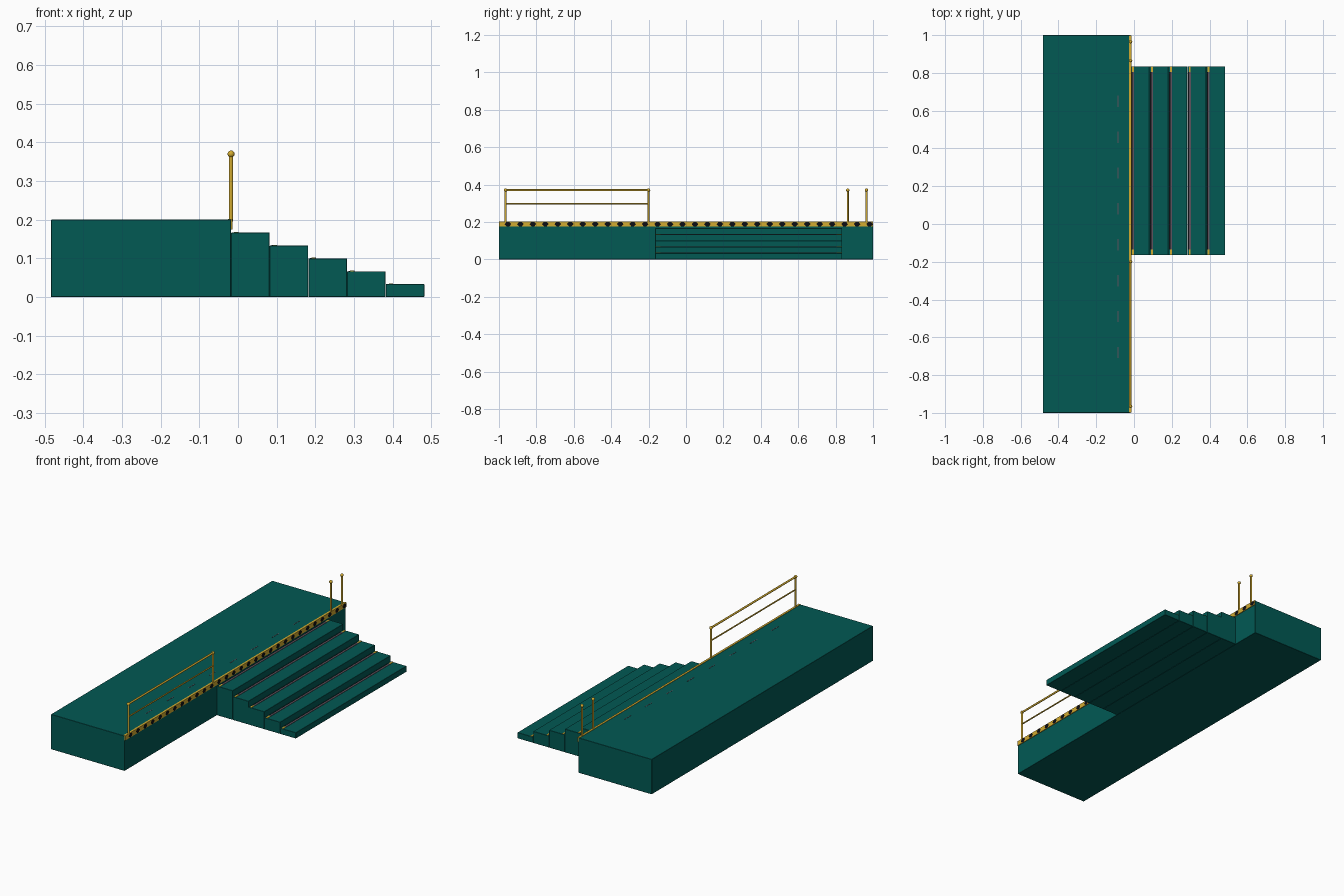
import bpy
import math
from mathutils import Vector

cube = bpy.data.objects.get("Cube")
if cube:
    bpy.data.objects.remove(cube, do_unlink=True)


def material(name, colour):
    mat = bpy.data.materials.new(name)
    mat.use_nodes = True
    mat.diffuse_color = (*colour, 1)
    mat.node_tree.nodes["Principled BSDF"].inputs["Base Color"].default_value = (*colour, 1)
    return mat


TEAL = material("teal paint", (0.0005, 0.1, 0.088))
YELLOW = material("safety yellow", (0.65, 0.41, 0.03))
BLACK = material("black rubber", (0.004, 0.004, 0.006))
GREY = material("grip grey", (0.11, 0.085, 0.11))


def box(name, low, high, mat, bevel=0):
    low, high = Vector(low), Vector(high)
    bpy.ops.mesh.primitive_cube_add(size=1, location=(low + high) / 2)
    ob = bpy.context.object
    ob.name = name
    ob.scale = high - low
    bpy.ops.object.transform_apply(location=False, rotation=False, scale=True)
    ob.data.materials.append(mat)
    if bevel:
        mod = ob.modifiers.new("edge", "BEVEL")
        mod.width = bevel
        mod.segments = 1


def rod(name, start, end, radius, mat):
    start, end = Vector(start), Vector(end)
    axis = end - start
    bpy.ops.mesh.primitive_cylinder_add(vertices=12, radius=radius, depth=axis.length,
                                        location=(start + end) / 2,
                                        rotation=axis.to_track_quat("Z", "Y").to_euler())
    ob = bpy.context.object
    ob.name = name
    ob.data.materials.append(mat)
    bpy.ops.object.shade_smooth_by_angle(angle=math.radians(40))


EDGE = -0.018          # platform front edge
DECK = 0.2             # platform height
STAIR_LOW, STAIR_HIGH = -0.165, 0.835

# Platform
box("platform", (-0.483, -1, 0), (EDGE, 1, DECK), TEAL, 0.001)

# Steps with grip strips and yellow end markers
count = 5
for i in range(count):
    x = EDGE + 0.1 * i
    z = DECK * (count - i) / (count + 1)
    box(f"step_{i + 1}", (x, STAIR_LOW, 0), (x + 0.0995, STAIR_HIGH, z), TEAL, 0.001)
    box(f"black_strip_{i + 1}", (x + 0.004, STAIR_LOW + 0.03, z - 0.001),
        (x + 0.010, STAIR_HIGH - 0.03, z + 0.001), BLACK)
    box(f"grip_strip_{i + 1}", (x + 0.010, STAIR_LOW + 0.03, z - 0.001),
        (x + 0.019, STAIR_HIGH - 0.03, z + 0.002), GREY)
    for side, y in (("front", STAIR_LOW + 0.001), ("back", STAIR_HIGH - 0.03)):
        box(f"strip_end_{side}_{i + 1}", (x + 0.008, y, z - 0.001),
            (x + 0.018, y + 0.029, z + 0.002), YELLOW)

# Warning trim along the platform edge
TRIM_FRONT = EDGE + 0.004
box("warning_trim", (EDGE - 0.008, -0.999, 0.175), (TRIM_FRONT, 0.999, DECK + 0.002), YELLOW)

# Black hexagonal marks on the trim
marks = 30
pitch = 2 / marks
outline = [(-0.5, 0), (-0.2, 0.5), (0.2, 0.5), (0.5, 0), (0.2, -0.5), (-0.2, -0.5)]
verts, faces = [], []
for i in range(marks):
    y = -1 + pitch * (i + 0.72)
    base = len(verts)
    verts += [(TRIM_FRONT + 0.0008, y + a * 0.036, 0.1885 + b * 0.024) for a, b in outline]
    faces.append(list(range(base, base + len(outline))))
mesh = bpy.data.meshes.new("warning_marks")
mesh.from_pydata(verts, [], faces)
mesh.materials.append(BLACK)
bpy.context.collection.objects.link(bpy.data.objects.new("warning_marks", mesh))

# Grip dashes on the deck
for i in range(8):
    y = -0.68 + 0.19 * i
    box(f"deck_dash_{i + 1}", (-0.087, y - 0.03, DECK - 0.001), (-0.083, y + 0.03, DECK + 0.001), GREY)

# Railing posts with ball caps
rail_x, rail_top = -0.018, 0.37
posts = (-0.965, -0.2, 0.865, 0.965)
for i, y in enumerate(posts):
    rod(f"railing_post_{i + 1}", (rail_x, y, DECK - 0.005), (rail_x, y, rail_top), 0.0055, YELLOW)
    bpy.ops.mesh.primitive_uv_sphere_add(segments=16, ring_count=10, radius=0.009,
                                         location=(rail_x, y, rail_top))
    cap = bpy.context.object
    cap.name = f"post_cap_{i + 1}"
    cap.data.materials.append(YELLOW)
    bpy.ops.object.shade_smooth()

# Horizontal rails
for name, z, radius in (("top_rail", rail_top, 0.0055), ("middle_rail", 0.297, 0.004)):
    rod(name, (rail_x, posts[0], z), (rail_x, posts[1], z), radius, YELLOW)
